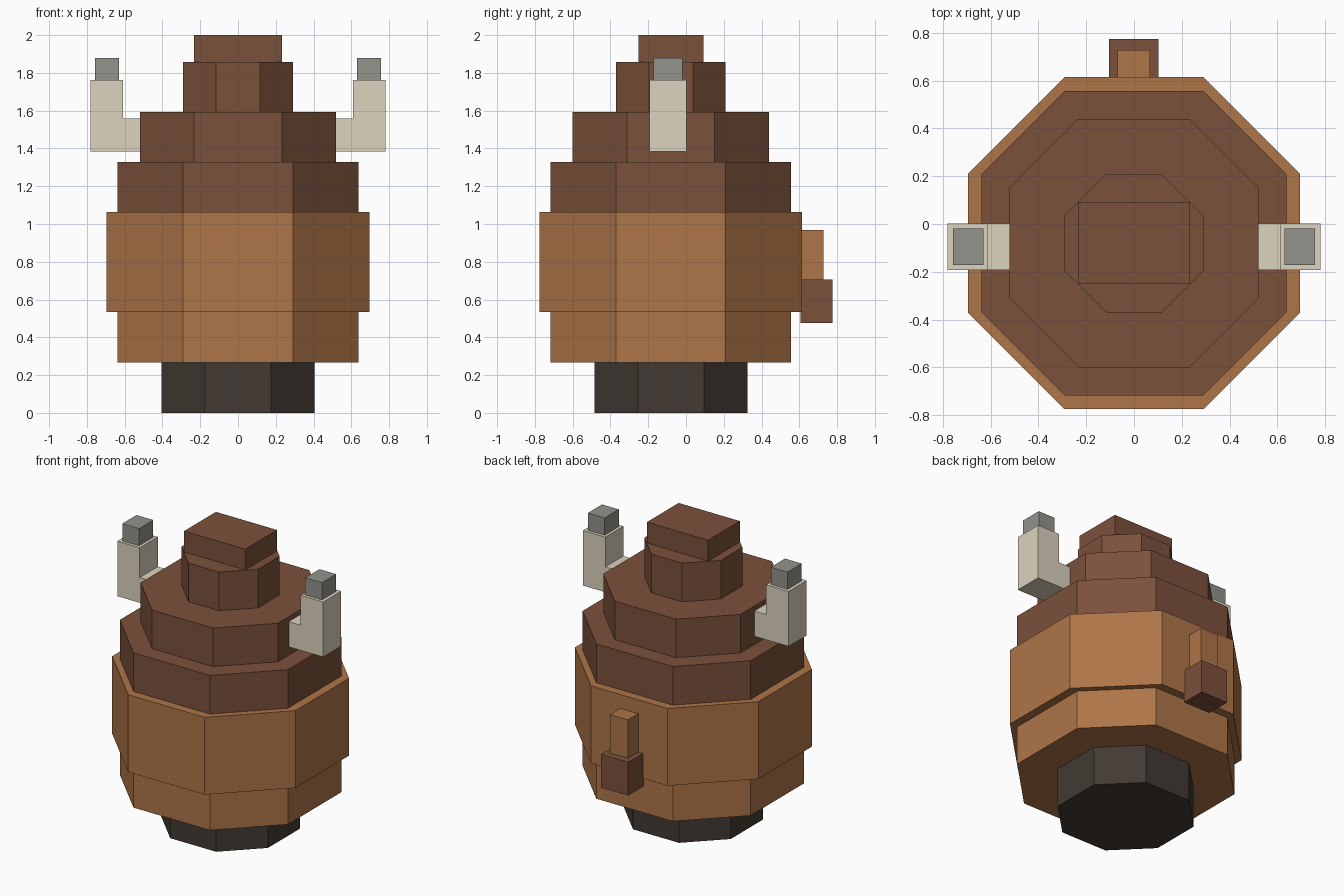
import bpy, bmesh

if "Cube" in bpy.data.objects:
    bpy.data.objects.remove(bpy.data.objects["Cube"])

CENTRE_Y = -0.08  # body axis


def material(name, r, g, b):
    mat = bpy.data.materials.new(name)
    lin = [((c / 255 + 0.055) / 1.055) ** 2.4 for c in (r, g, b)]
    mat.diffuse_color = (*lin, 1)
    mat.use_nodes = True
    mat.node_tree.nodes["Principled BSDF"].inputs["Base Color"].default_value = mat.diffuse_color
    return mat


tan = material("light brown", 174, 117, 72)
brown = material("dark brown", 123, 81, 59)
black = material("charcoal", 66, 58, 51)
bone = material("bone", 220, 211, 190)
grey = material("grey", 147, 147, 140)


def prism(name, outline, axis, lo, hi, mat):
    """Extrude a closed outline along z (x, y points) or y (x, z points)."""
    bm = bmesh.new()
    place = (lambda p, h: (p[0], p[1], h)) if axis == 'z' else (lambda p, h: (p[0], h, p[1]))
    face = bm.faces.new([bm.verts.new(place(p, lo)) for p in outline])
    out = bmesh.ops.extrude_face_region(bm, geom=[face])
    for v in out["geom"]:
        if isinstance(v, bmesh.types.BMVert):
            v.co[2 if axis == 'z' else 1] = hi
    bmesh.ops.recalc_face_normals(bm, faces=bm.faces)
    mesh = bpy.data.meshes.new(name)
    bm.to_mesh(mesh)
    bm.free()
    mesh.materials.append(mat)
    obj = bpy.data.objects.new(name, mesh)
    bpy.context.collection.objects.link(obj)
    return obj


def box(name, x, y, z, mat):
    return prism(name, [(x[0], y[0]), (x[1], y[0]), (x[1], y[1]), (x[0], y[1])], 'z', *z, mat)


def octagon(name, r, f, lo, hi, mat):
    """Tier with half-width r and flat sides of half-length f."""
    pts = [(r, -f), (r, f), (f, r), (-f, r), (-r, f), (-r, -f), (-f, -r), (f, -r)]
    return prism(name, [(x, y + CENTRE_Y) for x, y in pts], 'z', lo, hi, mat)


# Stacked body tiers
octagon("base", 0.405, 0.174, 0, 0.267, black)
octagon("lower_body", 0.637, 0.29, 0.267, 0.533, tan)
octagon("middle_body", 0.695, 0.29, 0.533, 1.063, tan)
octagon("upper_body", 0.637, 0.29, 1.063, 1.328, brown)
octagon("shoulder", 0.52, 0.232, 1.328, 1.592, brown)
octagon("neck", 0.29, 0.116, 1.592, 1.857, brown)
box("cap", (-0.232, 0.232), (-0.252, 0.092), (1.857, 2), brown)

# L-shaped horns with blunt tips
for side, s in (("left", -1), ("right", 1)):
    ell = [(0.52, 1.385), (0.78, 1.385), (0.78, 1.762), (0.61, 1.762), (0.61, 1.558), (0.52, 1.558)]
    prism(side + "_horn", [(s * x, z) for x, z in ell], 'y', -0.193, 0.003, bone)
    box(side + "_horn_tip", sorted((s * 0.63, s * 0.757)), (-0.172, -0.018), (1.762, 1.88), grey)

# Tail hanging at the back
box("tail", (-0.069, 0.067), (0.6, 0.727), (0.705, 0.968), tan)
box("tail_tuft", (-0.104, 0.102), (0.605, 0.775), (0.477, 0.705), brown)
